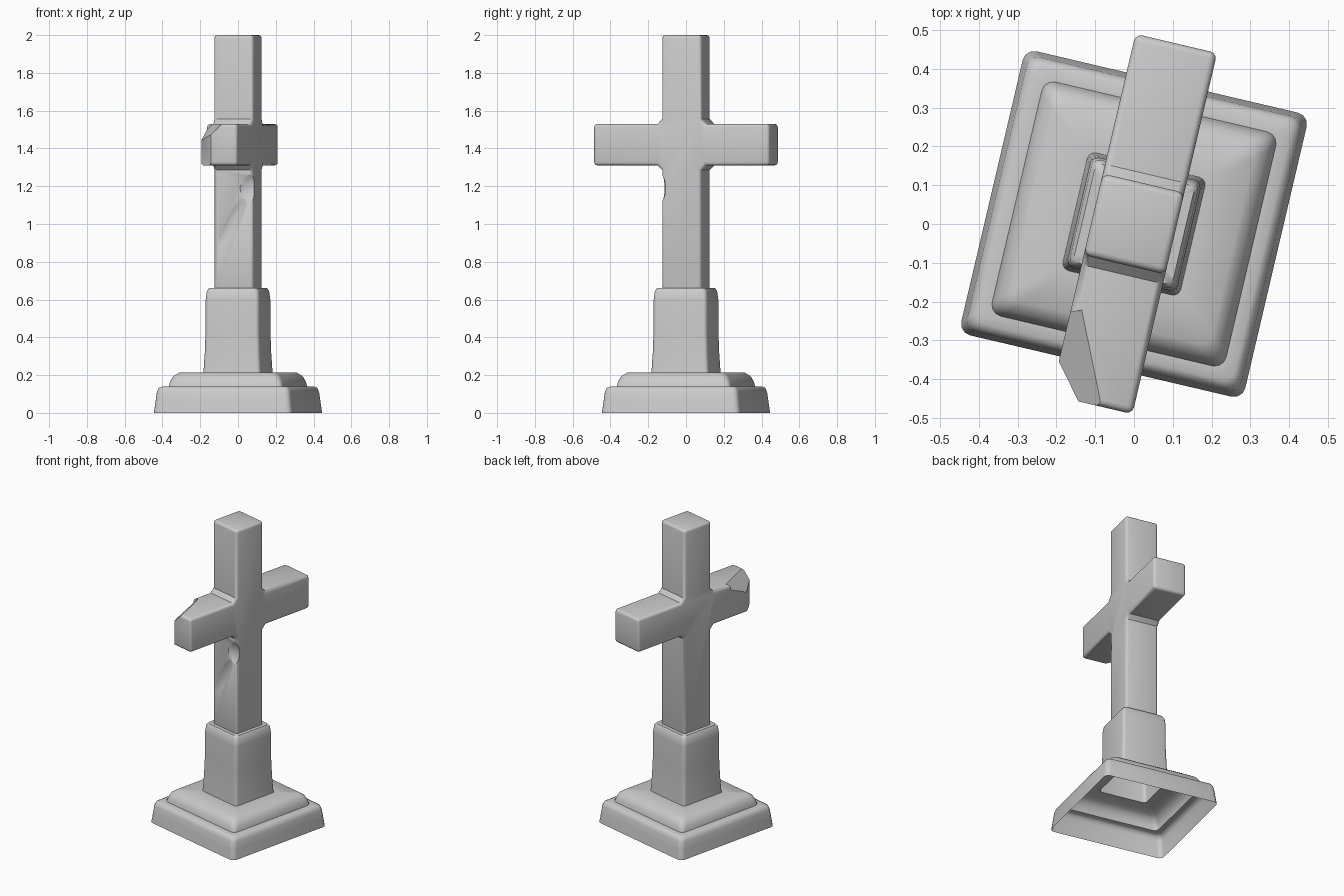
import bpy, bmesh, math
from mathutils import Vector, Matrix

if "Cube" in bpy.data.objects:
    bpy.data.objects.remove(bpy.data.objects["Cube"])

TURN = Matrix.Rotation(math.radians(-13.2), 4, 'Z')


def new_object(name, bm):
    bmesh.ops.recalc_face_normals(bm, faces=bm.faces)
    mesh = bpy.data.meshes.new(name)
    bm.to_mesh(mesh)
    bm.free()
    obj = bpy.data.objects.new(name, mesh)
    bpy.context.collection.objects.link(obj)
    return obj


def activate(obj):
    bpy.ops.object.select_all(action='DESELECT')
    obj.select_set(True)
    bpy.context.view_layer.objects.active = obj


def finish(obj, angle=40):
    obj.data.transform(TURN)
    activate(obj)
    bpy.ops.object.shade_smooth_by_angle(angle=math.radians(angle))


def rounded_square(h, r, z, steps=3):
    pts = []
    for q in range(4):
        corner = math.radians(45 + 90 * q)
        c = Vector((math.cos(corner), math.sin(corner))) * (h - r) * math.sqrt(2)
        for i in range(steps + 1):
            a = math.radians(90 * q + 90 * i / steps)
            pts.append((c.x + r * math.cos(a), c.y + r * math.sin(a), z))
    return pts


def loft(name, profile):
    bm = bmesh.new()
    rings = [[bm.verts.new(p) for p in rounded_square(h, r, z)] for h, z, r in profile]
    for a, b in zip(rings, rings[1:]):
        for i in range(len(a)):
            j = (i + 1) % len(a)
            bm.faces.new((a[i], a[j], b[j], b[i]))
    return new_object(name, bm)


def cut(obj, cutter):
    mod = obj.modifiers.new("cut", 'BOOLEAN')
    mod.operation = 'DIFFERENCE'
    mod.solver = 'EXACT'
    mod.object = cutter
    cutter.hide_render = True
    activate(obj)
    bpy.ops.object.modifier_apply(modifier=mod.name)
    bpy.data.objects.remove(cutter)


def plane_cutter(point, normal, half):
    # block whose face lies on the given plane
    n = Vector(normal).normalized()
    bm = bmesh.new()
    bmesh.ops.create_cube(bm, size=2 * half)
    bm.transform(Matrix.Translation(Vector(point) + n * half) @ n.to_track_quat('Z', 'Y').to_matrix().to_4x4())
    return new_object("chip_cutter", bm)


def scoop_cutter(point, radii, tilt=0):
    bm = bmesh.new()
    bmesh.ops.create_uvsphere(bm, u_segments=24, v_segments=16, radius=1)
    bm.transform(Matrix.Translation(point) @ Matrix.Rotation(tilt, 4, 'Y') @ Matrix.Diagonal((*radii, 1)))
    return new_object("scoop_cutter", bm)


# stepped base and plinth: one shell, open underneath
base = loft("stepped_base", [
    (.376, 0, .03), (.369, .06, .03), (.363, .11, .03), (.355, .132, .03), (.34, .14, .03),
    (.31, .14, .03), (.305, .165, .03), (.29, .195, .03), (.262, .215, .03),
    (.156, .215, .02), (.15, .32, .02), (.146, .45, .02), (.146, .6, .02),
    (.141, .645, .02), (.131, .661, .02), (.1, .661, .005)])
finish(base, 50)

# cross: mirrored outline with small inner fillets, extruded
W, F = .108, .025
half = [(W, .645), (W, 1.31 - F), (W + F, 1.31), (.478, 1.31), (.478, 1.53),
        (W + F, 1.53), (W, 1.53 + F), (W, 2.0)]
outline = half + [(-y, z) for y, z in reversed(half)]
bm = bmesh.new()
face = bm.faces.new([bm.verts.new((-W, y, z)) for y, z in outline])
ext = bmesh.ops.extrude_face_region(bm, geom=[face])
bmesh.ops.translate(bm, vec=(2 * W, 0, 0), verts=[v for v in ext["geom"] if isinstance(v, bmesh.types.BMVert)])
if not face.is_valid or len(bm.faces) < len(outline) + 2:
    bm.faces.new([v for v in bm.verts if v.co.x < 0])
cross = new_object("stone_cross", bm)
bev = cross.modifiers.new("round", 'BEVEL')
bev.width, bev.segments = .018, 3
bev.limit_method, bev.angle_limit = 'ANGLE', math.radians(50)
activate(cross)
bpy.ops.object.modifier_apply(modifier="round")

# worn arm end and weathered shaft
cut(cross, plane_cutter((-.076, -.428, 1.42), (-.77, -.63, 0), .15))
cut(cross, plane_cutter((-.05, -.42, 1.484), (-.65, -.3, .7), .17))
cut(cross, scoop_cutter((.11, -.155, 1.19), (.10, .07, .1)))
cut(cross, scoop_cutter((-.01, -.145, 1.0), (.06, .048, .24), math.radians(28)))
finish(cross, 40)
